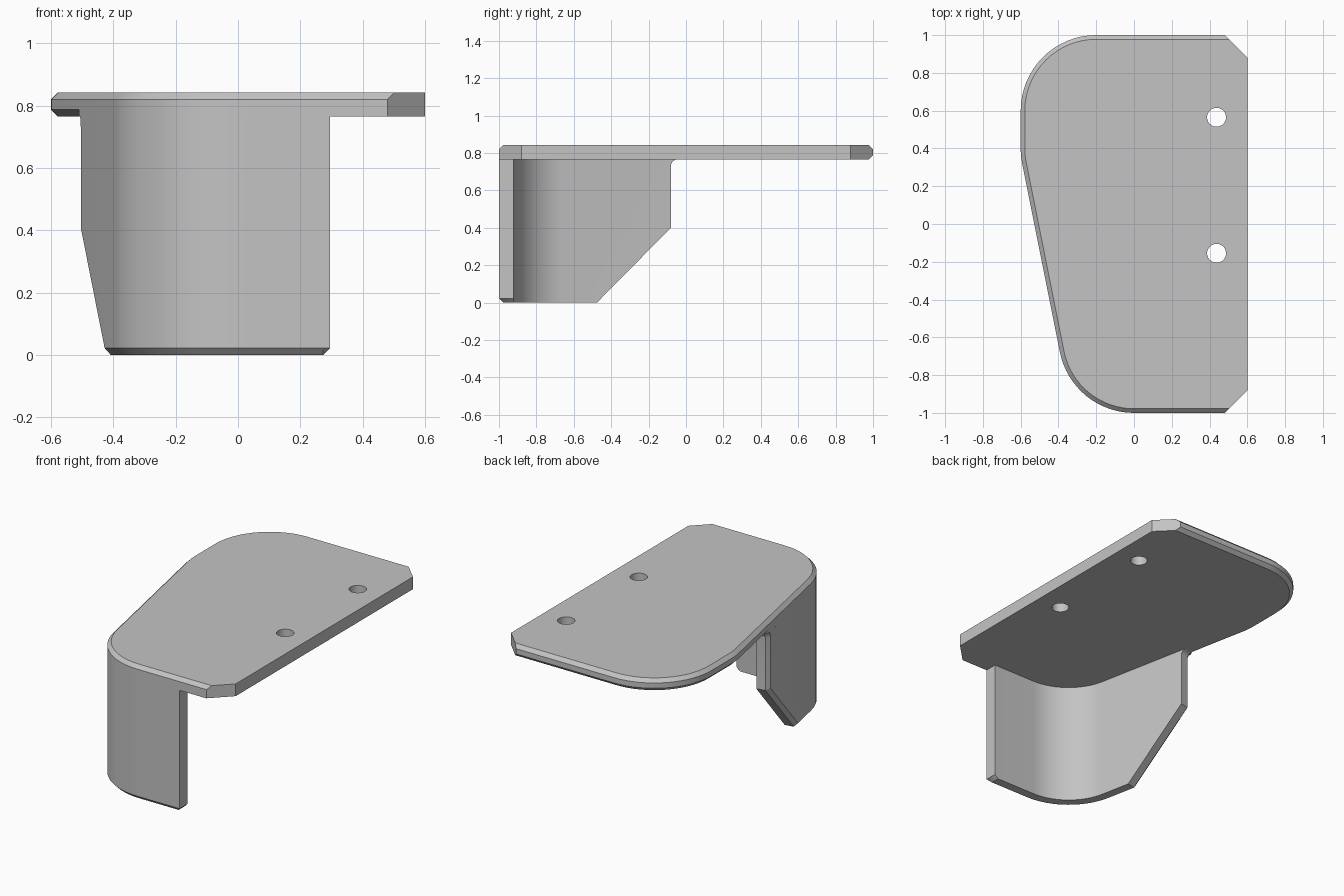
import bpy, bmesh
from math import sin, cos, atan, pi

if "Cube" in bpy.data.objects:
    bpy.data.objects.remove(bpy.data.objects["Cube"])

C = 0.022            # edge chamfer
T = 0.078            # sheet thickness
R = 0.4              # corner radius
Z0, Z1 = 0.765, 0.842
TILT = atan(0.2)     # slant of the left side
FRONT = 0.295        # length of wall's straight front
SWEEP = pi / 2 - TILT
ARC = R * SWEEP

steel = bpy.data.materials.new("satin grey")
steel.use_nodes = True
steel.diffuse_color = (0.55, 0.55, 0.55, 1)
steel.node_tree.nodes["Principled BSDF"].inputs["Base Color"].default_value = steel.diffuse_color


def finish(name, bm):
    bmesh.ops.recalc_face_normals(bm, faces=bm.faces)
    mesh = bpy.data.meshes.new(name)
    bm.to_mesh(mesh)
    bm.free()
    mesh.materials.append(steel)
    obj = bpy.data.objects.new(name, mesh)
    bpy.context.collection.objects.link(obj)
    return obj


def smooth(obj):
    bpy.ops.object.select_all(action="DESELECT")
    obj.select_set(True)
    bpy.context.view_layer.objects.active = obj
    bpy.ops.object.shade_smooth_by_angle(angle=pi / 6)


def along(s, d):
    """Point at distance s along the bent side, d inward from its outer face."""
    if s <= FRONT:
        return FRONT - s, d - 1
    a = min(s - FRONT, ARC) / R
    u = max(s - FRONT - ARC, 0)
    return (-(R - d) * sin(a) - u * sin(TILT),
            R - 1 - (R - d) * cos(a) + u * cos(TILT))


# Top plate outline, inset by d only on its rounded edges
def outline(inset):
    def side(y, d):
        u = (y + 1 - R + R * sin(TILT)) / cos(TILT)
        return along(FRONT + ARC + u, d)
    d = inset(1)
    pts = [(0.6, -0.88), (0.6, 0.88), (0.48 + d, 1 - d)]
    for i in range(17):
        a = pi / 2 * (1 + i / 16)
        pts.append((-0.2 + (R - d) * cos(a), 0.6 + (R - d) * sin(a)))
    for i in range(5):                       # gentle bend into the slanted side
        a = TILT * i / 4
        pts.append((-0.2 - (R - d) * cos(a), 0.4 - (R - d) * sin(a)))
    for y in (-0.06, -0.09):
        pts.append(side(y, inset(y)))
    d = inset(-1)
    for i in range(17):
        pts.append(along(FRONT + ARC * (1 - i / 16), d))
    pts.append((0.48 + d, d - 1))
    return pts


bm = bmesh.new()
levels = [(Z0, lambda y: C if y > -0.08 else 0), (Z0 + C, lambda y: 0),
          (Z1 - C, lambda y: 0), (Z1, lambda y: C)]
loops = [[bm.verts.new((x, y, z)) for x, y in outline(f)] for z, f in levels]
for a, b in zip(loops, loops[1:]):
    for i in range(len(a)):
        j = (i + 1) % len(a)
        bm.faces.new((a[i], a[j], b[j], b[i]))
bm.faces.new(loops[0])
bm.faces.new(loops[-1])
plate = finish("top_plate", bm)

# Mounting holes
for y in (0.565, -0.155):
    bpy.ops.mesh.primitive_cylinder_add(vertices=48, radius=0.05, depth=0.4,
                                        location=(0.437, y, Z0))
    cutter = bpy.context.object
    cutter.hide_render = True
    cutter.data.materials.append(steel)
    mod = plate.modifiers.new("hole", "BOOLEAN")
    mod.operation = "DIFFERENCE"
    mod.solver = "EXACT"
    mod.object = cutter
    bpy.context.view_layer.objects.active = plate
    bpy.ops.object.modifier_apply(modifier=mod.name)
    bpy.data.objects.remove(cutter)
smooth(plate)

# Bent wall: lower edge (s, z) and the matching chamfer line on the outer face
edge = [(0, C), (C, 0)]
line = [(0, C), (C, C)]
for i in range(17):
    s = FRONT + ARC * i / 16
    edge.append((s, 0))
    line.append((s, C))
bend = len(edge) - 1                         # last station before the flat side
base = FRONT + ARC
edge += [(base + 0.191, 0), (base + 0.594, 0.4)]
line += [(base + 0.182, C), (base + 0.594 - C, 0.409)]
for i in range(7):                           # relief fillet under the plate
    a, b = pi / 2 * i / 6, 0.66 * i / 6
    edge.append((base + 0.629 - 0.035 * cos(a), 0.73 + 0.035 * sin(a)))
    line.append((base + 0.629 - 0.057 * cos(b), min(Z0, 0.73 + 0.057 * sin(b))))

bm = bmesh.new()


def row(points, d):
    return [bm.verts.new((*along(s, d), z)) for s, z in points]


outer, lip, inner = row(line, 0), row(edge, C), row(edge, T)
top = [(s, Z0) for s, z in edge[:bend + 1]]
top_out, top_in = row(top, 0), row(top, T)
for a, b in ((outer, lip), (lip, inner)):
    for i in range(len(a) - 1):
        bm.faces.new((a[i], a[i + 1], b[i + 1], b[i]))
for a, b in ((outer, top_out), (inner, top_in), (top_out, top_in)):
    for i in range(bend):
        bm.faces.new((a[i], a[i + 1], b[i + 1], b[i]))
bm.faces.new([top_out[-1]] + outer[bend:])
bm.faces.new([top_in[-1]] + inner[bend:])
bm.faces.new((top_out[-1], outer[-1], lip[-1], inner[-1], top_in[-1]))
bm.faces.new((top_out[0], outer[0], lip[0], inner[0], top_in[0]))
smooth(finish("bent_wall", bm))
